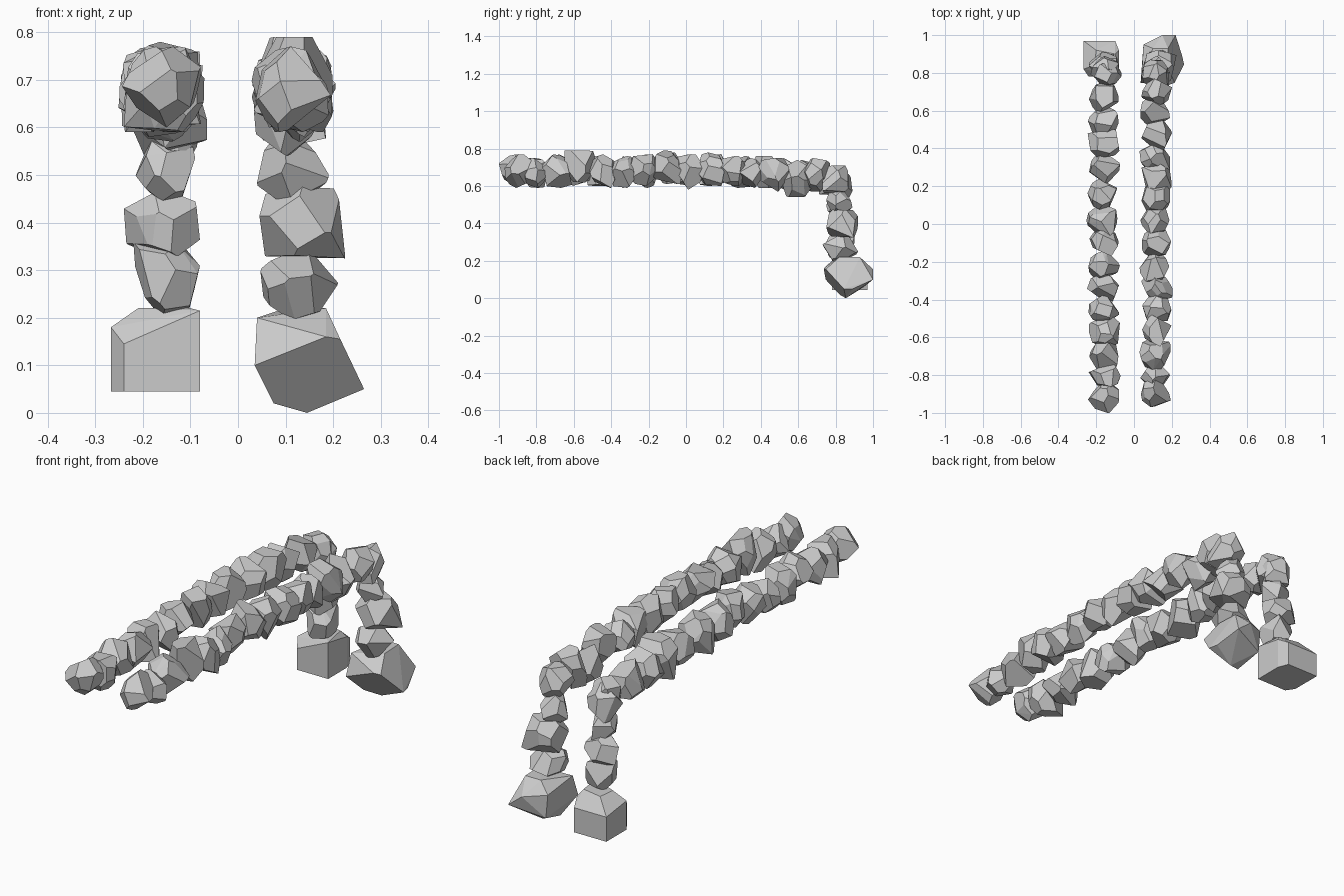
import bpy, bmesh, random
from mathutils import Vector, Euler

if "Cube" in bpy.data.objects:
    bpy.data.objects.remove(bpy.data.objects["Cube"])

random.seed(5)


def hull_object(name, points):
    """Flat-faced convex stone wrapped around the points."""
    bm = bmesh.new()
    for p in points:
        bm.verts.new(p)
    bmesh.ops.convex_hull(bm, input=bm.verts[:])
    loose = [v for v in bm.verts if not v.link_faces]
    bmesh.ops.delete(bm, geom=loose, context='VERTS')
    bmesh.ops.dissolve_limit(bm, angle_limit=0.05, verts=bm.verts[:], edges=bm.edges[:])
    bmesh.ops.recalc_face_normals(bm, faces=bm.faces[:])
    mesh = bpy.data.meshes.new(name)
    bm.to_mesh(mesh)
    bm.free()
    ob = bpy.data.objects.new(name, mesh)
    bpy.context.collection.objects.link(ob)
    return ob


def stone(name, lo, hi, cuts=9):
    """Randomly turned cube, chipped by well-spread planes and fitted to the box lo-hi."""
    bm = bmesh.new()
    rot = Euler([random.uniform(0, 3.14) for _ in range(3)]).to_matrix()
    bmesh.ops.create_cube(bm, size=2.1, matrix=rot.to_4x4())
    used = [s * rot.col[i] for i in range(3) for s in (1, -1)]
    for _ in range(cuts):
        # pick the direction farthest from the planes already there
        tries = [Vector([random.gauss(0, 1) for _ in range(3)]).normalized() for _ in range(6)]
        n = min(tries, key=lambda t: max(t.dot(u) for u in used))
        used.append(n)
        bmesh.ops.bisect_plane(bm, geom=bm.verts[:] + bm.edges[:] + bm.faces[:],
                               plane_co=n * random.uniform(0.98, 1.12), plane_no=n,
                               clear_outer=True)
    pts = [v.co.copy() for v in bm.verts]
    bm.free()
    a = [min(p[i] for p in pts) for i in range(3)]
    b = [max(p[i] for p in pts) for i in range(3)]
    hull_object(name, [[lo[i] + (p[i] - a[i]) / (b[i] - a[i]) * (hi[i] - lo[i])
                        for i in range(3)] for p in pts])


# Horizontal rows: (y start, y end, z bottom, z top) of each stone
left_row = [(-1.0, -.82, .60, .77), (-.87, -.73, .59, .75), (-.79, -.62, .60, .77),
            (-.65, -.48, .60, .77), (-.53, -.37, .60, .76), (-.41, -.26, .59, .76),
            (-.30, -.14, .59, .77), (-.17, -.02, .61, .78), (-.07, .10, .60, .77),
            (.07, .24, .60, .77), (.21, .39, .59, .76), (.35, .50, .59, .76),
            (.45, .62, .58, .75), (.58, .75, .57, .74)]
right_row = [(-.97, -.81, .59, .77), (-.87, -.73, .59, .75), (-.77, -.61, .59, .77),
             (-.65, -.48, .62, .79), (-.52, -.37, .59, .77), (-.41, -.27, .59, .76),
             (-.31, -.15, .60, .77), (-.18, -.02, .61, .79), (-.06, .10, .58, .77),
             (.06, .21, .60, .78), (.16, .32, .60, .76), (.28, .43, .59, .75),
             (.38, .55, .57, .75), (.51, .67, .54, .74), (.63, .77, .57, .75)]
for side, row, x in (("left", left_row, -.163), ("right", right_row, .115)):
    for i, (y0, y1, z0, z1) in enumerate(row):
        c = x + random.uniform(-.008, .008)
        w = random.uniform(.076, .085)
        stone(f"{side}_row_stone_{i + 1}", (c - w, y0, z0), (c + w, y1, z1))

# Corner stones and hanging columns: box corners (x, y, z)
left_column = [((-.21, .71, .55), (-.065, .85, .71)), ((-.23, .77, .54), (-.08, .89, .70)),
               ((-.215, .75, .435), (-.09, .88, .58)), ((-.24, .76, .325), (-.08, .91, .47)),
               ((-.22, .75, .205), (-.08, .90, .36))]
right_column = [((.045, .73, .56), (.185, .87, .71)), ((.04, .75, .435), (.19, .89, .59)),
                ((.045, .75, .325), (.225, .92, .475)), ((.047, .73, .195), (.21, .92, .35))]
for side, column in (("left", left_column), ("right", right_column)):
    for i, (lo, hi) in enumerate(column):
        stone(f"{side}_column_stone_{i + 1}", lo, hi)

# Large end stones
hull_object("left_end_stone", [
    (-.24, .78, .045), (-.08, .78, .045), (-.08, .78, .215), (-.24, .78, .145),
    (-.267, .82, .045), (-.267, .82, .18), (-.267, .97, .045), (-.267, .97, .16),
    (-.10, .97, .045), (-.10, .97, .16), (-.08, .92, .045), (-.08, .92, .19),
    (-.21, .84, .22), (-.20, .92, .22), (-.10, .90, .22), (-.10, .80, .22)])


def under(x, z):
    """Point on the flat sloping underside of the right end stone."""
    return (x, .74 + .8 * (.16 - z) + .25 * (x - .2), z)


hull_object("right_end_stone", [
    under(.035, .10), under(.075, .02), under(.145, 0), under(.265, .05),
    under(.215, .155), under(.185, .16), (.04, .78, .20), (.10, .93, .22),
    (.185, .82, .22), (.15, 1.0, .155), (.22, 1.0, .10), (.06, .95, .06),
    (.05, .95, .17), (.18, .93, .22), (.255, .89, .05)])
